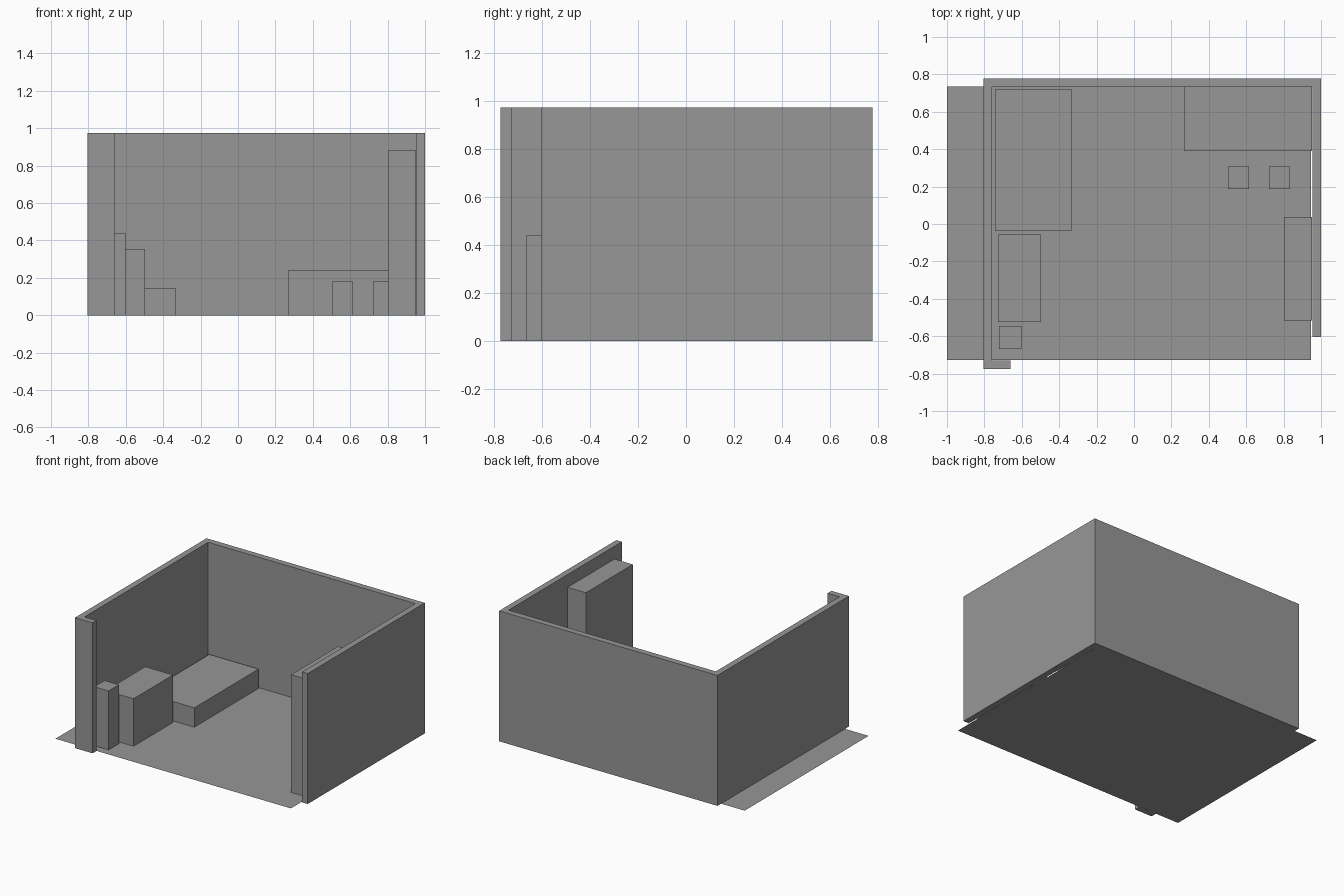
import bpy
import bmesh

cube = bpy.data.objects.get("Cube")
if cube:
    bpy.data.objects.remove(cube, do_unlink=True)

# One plain grey for everything
grey = bpy.data.materials.new("plain_grey")
grey.use_nodes = True
colour = (0.31, 0.31, 0.31, 1)
grey.diffuse_color = colour
grey.node_tree.nodes["Principled BSDF"].inputs["Base Color"].default_value = colour


def prism(name, outline, height):
    """Raise a floor outline into a solid, or keep it flat if height is 0."""
    bm = bmesh.new()
    base = bm.faces.new([bm.verts.new((x, y, 0)) for x, y in outline])
    if height:
        raised = bmesh.ops.extrude_face_region(bm, geom=[base], use_keep_orig=True)
        verts = [v for v in raised["geom"] if isinstance(v, bmesh.types.BMVert)]
        bmesh.ops.translate(bm, verts=verts, vec=(0, 0, height))
        bmesh.ops.recalc_face_normals(bm, faces=bm.faces)
    mesh = bpy.data.meshes.new(name)
    bm.to_mesh(mesh)
    bm.free()
    mesh.materials.append(grey)
    obj = bpy.data.objects.new(name, mesh)
    bpy.context.collection.objects.link(obj)
    return obj


def block(name, x0, x1, y0, y1, height):
    return prism(name, [(x0, y0), (x1, y0), (x1, y1), (x0, y1)], height)


# Floor sheet, shifted past the right wall
block("floor", -1, 0.947, -0.728, 0.735, 0)

# Walls in one piece, open at the front with a short return at the right
left, right, back, front = 1.0, -0.805, 0.778, -0.775
thick = 0.046
prism("walls", [
    (right, front), (-0.66, front), (-0.66, front + thick),
    (right + thick, front + thick), (right + thick, back - thick),
    (left - thick, back - thick), (left - thick, -0.605),
    (left, -0.605), (left, back), (right, back)], 0.975)

# Furniture along the right wall
block("bed", -0.743, -0.335, -0.037, 0.722, 0.145)
block("desk", -0.727, -0.497, -0.523, -0.057, 0.355)
block("side_cabinet", -0.722, -0.602, -0.668, -0.545, 0.44)

# Furniture along the left wall
block("wardrobe", 0.802, 0.953, -0.517, 0.037, 0.88)
block("table", 0.267, 0.953, 0.39, 0.735, 0.24)
for side, x in (("right", 0.503), ("left", 0.722)):
    block("stool_" + side, x, x + 0.112, 0.188, 0.307, 0.18)
